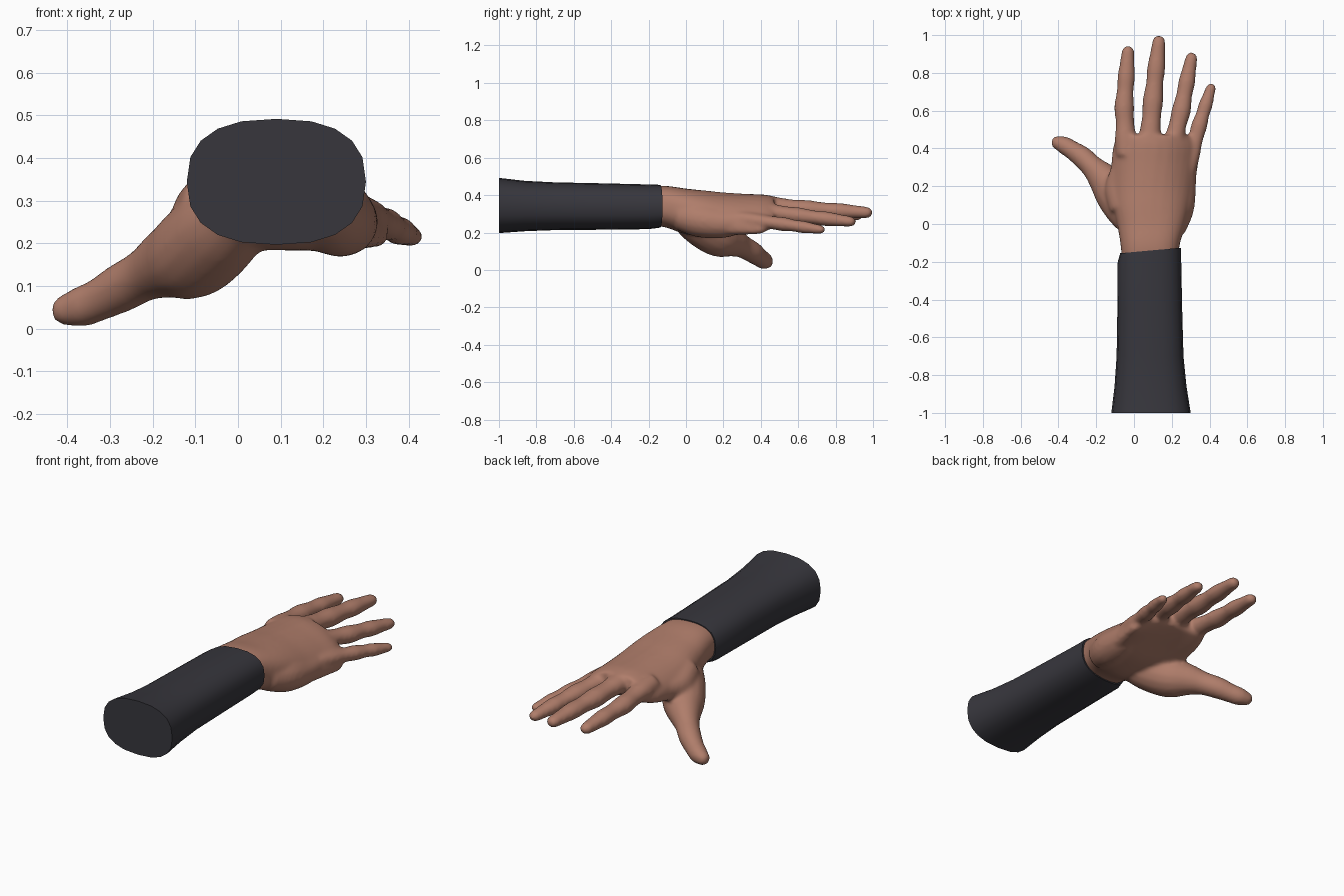
import bpy, bmesh, math
from mathutils import Vector

cube = bpy.data.objects.get("Cube")
if cube:
    bpy.data.objects.remove(cube, do_unlink=True)


def material(name, rgb):
    m = bpy.data.materials.new(name)
    m.use_nodes = True
    m.diffuse_color = (*rgb, 1)
    bsdf = m.node_tree.nodes["Principled BSDF"]
    bsdf.inputs["Base Color"].default_value = (*rgb, 1)
    bsdf.inputs["Roughness"].default_value = 0.7
    return m


skin = material("skin", (0.43, 0.205, 0.145))
cloth = material("dark cloth", (0.038, 0.037, 0.046))


def spline(rows, steps):
    """Smooth interpolation through rows of numbers."""
    pts = [Vector(r) for r in rows]
    pts = [2 * pts[0] - pts[1]] + pts + [2 * pts[-1] - pts[-2]]
    out = []
    for a, b, c, d in zip(pts, pts[1:], pts[2:], pts[3:]):
        for i in range(steps):
            t = i / steps
            out.append(0.5 * (2 * b + (c - a) * t + (2 * a - 5 * b + 4 * c - d) * t**2
                              + (3 * b - a - 3 * c + d) * t**3))
    return out + [pts[-2]]


def skin_rings(bm, rings):
    """Bridge rings of points into a closed tube."""
    loops = [[bm.verts.new(p) for p in r] for r in rings]
    n = len(loops[0])
    for lo, hi in zip(loops, loops[1:]):
        for i in range(n):
            bm.faces.new((lo[i], lo[(i + 1) % n], hi[(i + 1) % n], hi[i]))
    bm.faces.new(loops[0])
    bm.faces.new(loops[-1])


def oval(y, x0, x1, z0, z1, arch=0, sides=32, power=2.5):
    """Rounded-box section across y, drooping at the sides by arch."""
    ring = []
    for i in range(sides):
        t = 2 * math.pi * i / sides
        c, s = math.cos(t), math.sin(t)
        x = (x0 + x1) / 2 + (x1 - x0) / 2 * math.copysign(abs(c) ** (2 / power), c)
        z = (z0 + z1) / 2 + (z1 - z0) / 2 * math.copysign(abs(s) ** (2 / power), s)
        ring.append(Vector((x, y, z - arch * (x - 0.07) ** 2)))
    return ring


def limb(bm, rows, flat=1.0, sides=16):
    """Tapered round limb along x, y, z, radius rows with a domed tip."""
    pts = spline(rows, 5)
    rings = []
    for i, p in enumerate(pts):
        d = (pts[min(i + 1, len(pts) - 1)].xyz - pts[max(i - 1, 0)].xyz).normalized()
        u = d.cross(Vector((0, 0, 1))).normalized()
        v = u.cross(d)
        rings.append((p.xyz, p.w, d, u, v))
    c, r, d, u, v = rings[-1]
    rings += [(c + d * r * math.sin(a), r * math.cos(a), d, u, v) for a in (0.4, 0.8, 1.2, 1.45)]
    skin_rings(bm, [[c + (u * math.cos(t) + v * flat * math.sin(t)) * r
                     for t in (2 * math.pi * k / sides for k in range(sides))]
                    for c, r, d, u, v in rings])


def finish(bm, name, mat):
    bmesh.ops.recalc_face_normals(bm, faces=bm.faces)
    mesh = bpy.data.meshes.new(name)
    bm.to_mesh(mesh)
    bm.free()
    mesh.materials.append(mat)
    ob = bpy.data.objects.new(name, mesh)
    bpy.context.collection.objects.link(ob)
    bpy.ops.object.select_all(action="DESELECT")
    ob.select_set(True)
    bpy.context.view_layer.objects.active = ob
    return ob


# Hand: palm sections from wrist to knuckles (y, x0, x1, z0, z1, arch)
hand = bmesh.new()
palm = [(-0.25, -0.06, 0.23, 0.24, 0.44, 0),
        (-0.12, -0.07, 0.24, 0.23, 0.45, 0),
        (0, -0.09, 0.275, 0.19, 0.435, 0.2),
        (0.1, -0.115, 0.30, 0.185, 0.425, 0.6),
        (0.2, -0.125, 0.32, 0.195, 0.415, 1.0),
        (0.32, -0.12, 0.34, 0.23, 0.408, 1.3),
        (0.41, -0.11, 0.35, 0.255, 0.405, 1.4),
        (0.47, -0.09, 0.30, 0.275, 0.395, 1.4)]
skin_rings(hand, [oval(*row) for row in spline(palm, 4)])

# Fingers: knuckle, joint and tip as (x, y, z), plus base radius
fingers = [((-0.04, 0.36, 0.335), (-0.052, 0.62, 0.315), (-0.03, 0.945, 0.29), 0.056),
           ((0.075, 0.36, 0.35), (0.10, 0.65, 0.325), (0.135, 1.0, 0.305), 0.058),
           ((0.185, 0.34, 0.325), (0.25, 0.60, 0.29), (0.31, 0.91, 0.255), 0.054),
           ((0.28, 0.28, 0.275), (0.345, 0.52, 0.245), (0.415, 0.745, 0.212), 0.046)]
for knuckle, joint, tip, r in fingers:
    k, j, t = Vector(knuckle), Vector(joint), Vector(tip)
    t -= (t - j).normalized() * r * 0.62
    stations = [(k, 1.0), (k.lerp(j, 0.35), 1.02), (k.lerp(j, 0.7), 0.88), (j, 0.95),
                (j.lerp(t, 0.3), 0.8), (j.lerp(t, 0.55), 0.84), (j.lerp(t, 0.8), 0.7), (t, 0.62)]
    limb(hand, [(*p, r * s) for p, s in stations], flat=0.88)

# Thumb with the muscle at its base
limb(hand, [(0.02, -0.02, 0.29, 0.08), (-0.04, 0.07, 0.235, 0.105),
            (-0.105, 0.17, 0.178, 0.108), (-0.165, 0.245, 0.152, 0.084),
            (-0.22, 0.302, 0.125, 0.062), (-0.275, 0.355, 0.095, 0.058),
            (-0.33, 0.393, 0.066, 0.050), (-0.37, 0.417, 0.051, 0.048),
            (-0.402, 0.43, 0.044, 0.038)])

# Heel of the palm and the web beside the thumb
limb(hand, [(0.19, -0.03, 0.29, 0.08), (0.225, 0.08, 0.265, 0.092),
            (0.25, 0.2, 0.25, 0.08), (0.27, 0.3, 0.26, 0.06)])
limb(hand, [(-0.05, 0.08, 0.30, 0.08), (-0.08, 0.18, 0.27, 0.075), (-0.07, 0.27, 0.28, 0.06)])

ob = finish(hand, "hand", skin)
remesh = ob.modifiers.new("fuse", "REMESH")
remesh.mode = "VOXEL"
remesh.voxel_size = 0.01
soften = ob.modifiers.new("soften", "SMOOTH")
soften.factor = 0.5
soften.iterations = 12
for m in ("fuse", "soften"):
    bpy.ops.object.modifier_apply(modifier=m)
bpy.ops.object.shade_smooth()

# Sleeve: flared at the arm end, with a slightly slanted cuff
sleeve = bmesh.new()
rows = [(-1, -0.12, 0.30, 0.197, 0.492), (-0.86, -0.103, 0.278, 0.207, 0.476),
        (-0.7, -0.092, 0.262, 0.213, 0.468), (-0.45, -0.088, 0.255, 0.215, 0.463),
        (-0.2, -0.086, 0.25, 0.218, 0.457), (-0.14, -0.073, 0.25, 0.226, 0.455)]
rings = [oval(*row, sides=20) for row in rows]
for p in rings[-1]:
    p.y += 0.09 * (p.x - 0.09)
skin_rings(sleeve, rings)
finish(sleeve, "sleeve", cloth)
bpy.ops.object.shade_smooth_by_angle(angle=math.radians(40))
